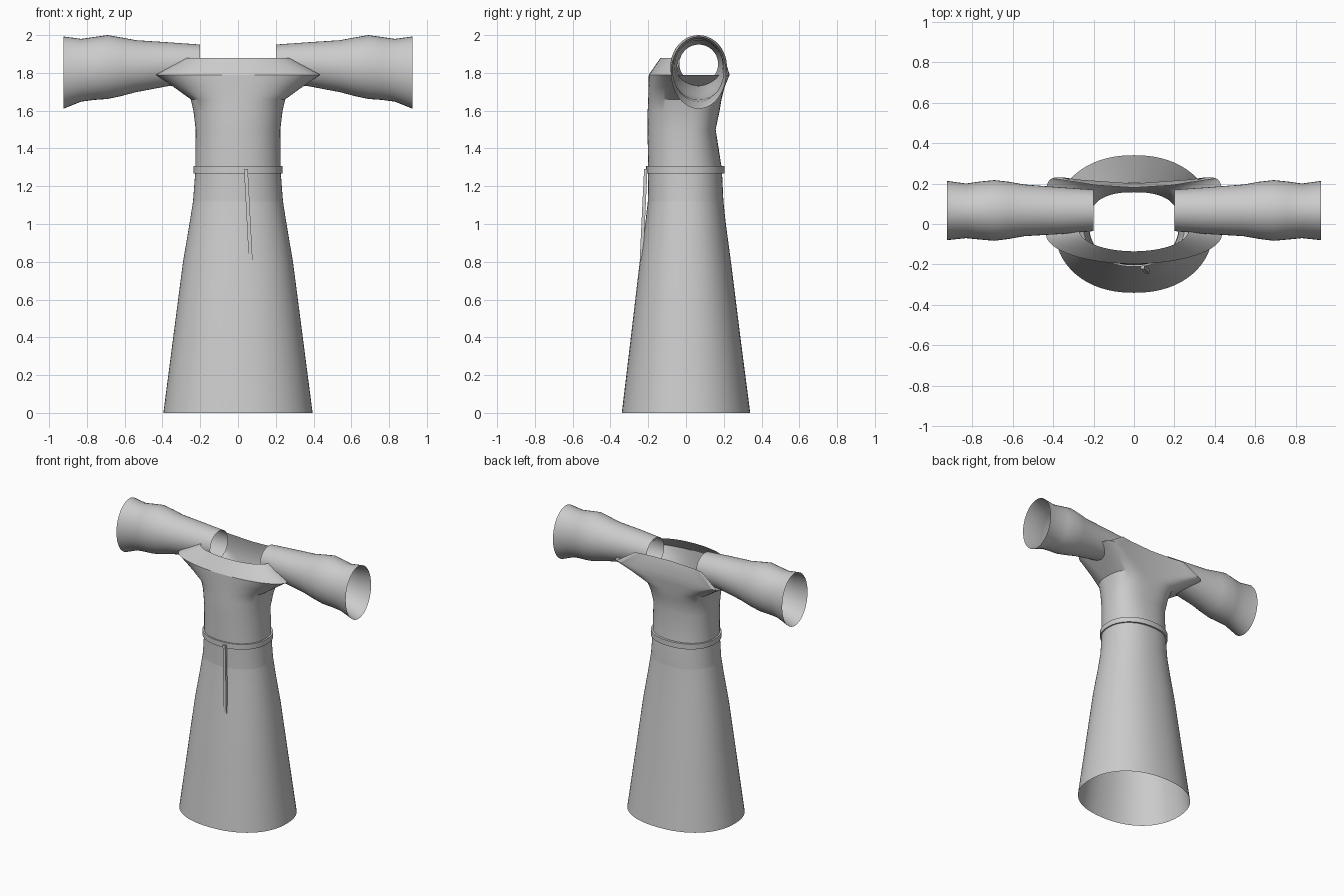
import bpy, bmesh, math
from mathutils import Vector

if "Cube" in bpy.data.objects:
    bpy.data.objects.remove(bpy.data.objects["Cube"])

N = 64
cloth = bpy.data.materials.new("grey cloth")
cloth.diffuse_color = (0.6, 0.6, 0.6, 1)
cloth.use_nodes = True
cloth.node_tree.nodes["Principled BSDF"].inputs["Base Color"].default_value = cloth.diffuse_color


def finish(bm, name, angle=35):
    me = bpy.data.meshes.new(name)
    bm.to_mesh(me)
    bm.free()
    ob = bpy.data.objects.new(name, me)
    bpy.context.collection.objects.link(ob)
    me.materials.append(cloth)
    bpy.ops.object.select_all(action='DESELECT')
    ob.select_set(True)
    bpy.context.view_layer.objects.active = ob
    bpy.ops.object.shade_smooth_by_angle(angle=math.radians(angle))
    return ob


def spow(v, n):
    return math.copysign(abs(v) ** (2 / n), v)


def ring(z, rx, yf, yb, cy=0.0, nf=2.2, nb=2.2, dip=0.0):
    """Horizontal outline with separate front and back curves; dip hollows the back."""
    pts = []
    for i in range(N):
        a = 2 * math.pi * i / N
        c, s = math.cos(a), math.sin(a)
        back = s > 0
        n = nb if back else nf
        x = rx * spow(c, n)
        y = cy + spow(s, n) * ((yb - cy) if back else (cy - yf))
        if back:
            y -= dip * max(0, 1 - (x / rx) ** 2) * abs(s)
        pts.append(Vector((x, y, z)))
    return pts


def loft(bm, rings, closed=False):
    rows = [[bm.verts.new(p) for p in r] for r in rings]
    pairs = list(zip(rows, rows[1:]))
    if closed:
        pairs.append((rows[-1], rows[0]))
    for lo, hi in pairs:
        n = len(lo)
        for i in range(n):
            j = (i + 1) % n
            bm.faces.new((lo[i], lo[j], hi[j], hi[i]))
    return rows


# Long flared skirt, open at the hem
bm = bmesh.new()
loft(bm, [ring(0, .395, -.34, .34), ring(.4, .343, -.292, .288),
          ring(.8, .291, -.245, .238), ring(1.0, .257, -.216, .211),
          ring(1.12, .238, -.202, .198)])
finish(bm, "skirt")

# Bodice flaring out to pointed shoulders
bm = bmesh.new()
rows = loft(bm, [ring(1.12, .238, -.202, .198), ring(1.29, .225, -.2, .19),
                 ring(1.5, .224, -.204, .157, nb=2.5),
                 ring(1.6, .236, -.203, .188, nb=2.6, dip=.01),
                 ring(1.66, .25, -.2, .208, -.01, 2.2, 3, .02),
                 ring(1.725, .34, -.199, .23, -.03, 2.1, 5, .035),
                 ring(1.79, .435, -.197, .25, -.05, 2, 10, .05)])
edge = rows[-1]


# Front and back yokes rise to the neckline, leaving the arm openings free
def yoke(idx, width, place):
    top = [bm.verts.new(place(edge[i].co, edge[i].co.x / width)) for i in idx]
    for k in range(len(idx) - 1):
        bm.faces.new((edge[idx[k]], edge[idx[k + 1]], top[k + 1], top[k]))


front = [i % N for i in range(N // 2, N + 1)]
yoke(front, .435, lambda p, u: Vector(
    (.27 * u, -.03 - .105 * math.sqrt(max(0, 1 - u * u)), 1.88)))
back = list(range(N // 8, 3 * N // 8 + 1))
corner = edge[back[0]].co.x
yoke(back, corner, lambda p, u: Vector((.27 * u, .18 + .025 * u * u, 1.88)))
finish(bm, "bodice", 30)

# Waist belt
bm = bmesh.new()
loft(bm, [ring(1.268, .222, -.195, .188), ring(1.268, .236, -.211, .205),
          ring(1.306, .236, -.211, .205), ring(1.306, .222, -.195, .188)], True)
finish(bm, "belt")

# Hanging belt end
bm = bmesh.new()
loops = []
for x, y, z in ((.042, -.213, 1.29), (.067, -.236, .81)):
    loops.append([bm.verts.new((x + dx, y + dy, z)) for dx, dy in
                  ((-.01, -.009), (.01, -.009), (.01, .009), (-.01, .009))])
for i in range(4):
    j = (i + 1) % 4
    bm.faces.new((loops[0][i], loops[1][i], loops[1][j], loops[0][j]))
bm.faces.new(loops[0])
bm.faces.new(loops[1][::-1])
bmesh.ops.recalc_face_normals(bm, faces=bm.faces)
finish(bm, "belt_end")

# Sleeves, open tubes: x, y min, y max, z min, z max
SLEEVE = [(.2, -.035, .17, 1.745, 1.95), (.37, -.05, .182, 1.73, 1.962),
          (.54, -.06, .195, 1.698, 1.973), (.62, -.074, .209, 1.677, 1.988),
          (.69, -.083, .217, 1.662, 2.0), (.76, -.077, .21, 1.657, 1.99),
          (.83, -.07, .2, 1.648, 1.98), (.925, -.08, .213, 1.61, 1.993)]
for side, label in ((1, "right"), (-1, "left")):
    bm = bmesh.new()
    tubes = []
    for x, y0, y1, z0, z1 in SLEEVE:
        tubes.append([Vector((side * x,
                              (y0 + y1) / 2 + side * (y1 - y0) / 2 * math.cos(t),
                              (z0 + z1) / 2 + (z1 - z0) / 2 * math.sin(t)))
                      for t in (2 * math.pi * i / 40 for i in range(40))])
    loft(bm, tubes)
    finish(bm, label + "_sleeve")
